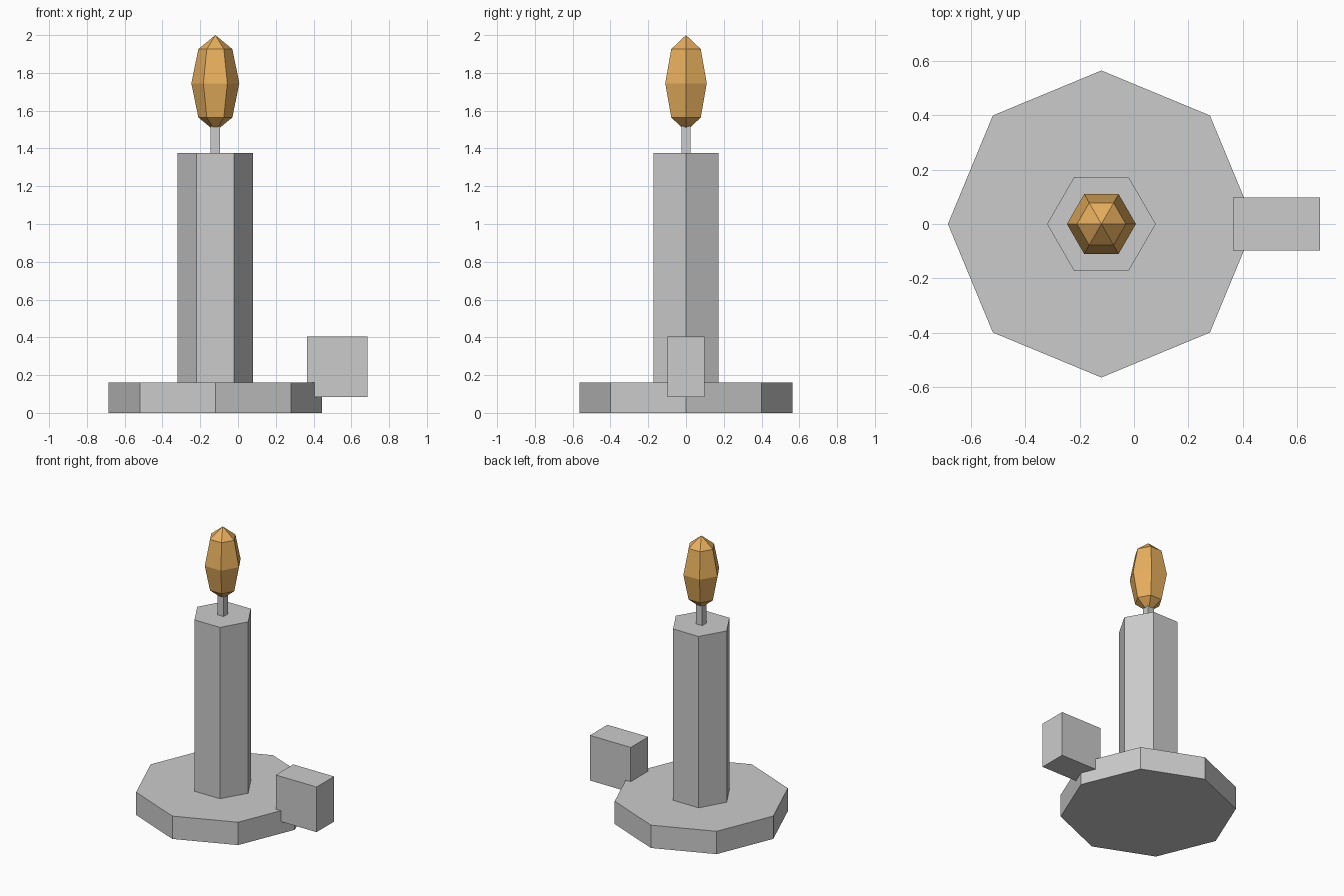
import bpy, bmesh
from math import cos, sin, pi

cube = bpy.data.objects.get("Cube")
if cube:
    bpy.data.objects.remove(cube, do_unlink=True)

AXIS_X = -0.12  # centre line of the candle


def material(name, rgb):
    m = bpy.data.materials.new(name)
    m.use_nodes = True
    m.diffuse_color = (*rgb, 1)
    m.node_tree.nodes["Principled BSDF"].inputs["Base Color"].default_value = (*rgb, 1)
    return m


def add_object(name, bm, mat):
    bmesh.ops.recalc_face_normals(bm, faces=bm.faces[:])
    mesh = bpy.data.meshes.new(name)
    bm.to_mesh(mesh)
    bm.free()
    mesh.materials.append(mat)
    obj = bpy.data.objects.new(name, mesh)
    bpy.context.collection.objects.link(obj)
    return obj


def lathe(name, profile, sides, mat):
    """Faceted solid from (radius, z) points; a corner points to +x."""
    bm = bmesh.new()
    rings = []
    for r, z in profile:
        count = sides if r > 0 else 1
        rings.append([bm.verts.new((AXIS_X + r * cos(2 * pi * i / sides),
                                    r * sin(2 * pi * i / sides), z)) for i in range(count)])
    for low, high in zip(rings, rings[1:]):
        for i in range(sides):
            j = i + 1
            quad = [low[i % len(low)], low[j % len(low)],
                    high[j % len(high)], high[i % len(high)]]
            bm.faces.new(list(dict.fromkeys(quad)))
    for ring in (rings[0], rings[-1]):
        if len(ring) > 1:
            bm.faces.new(ring)
    return add_object(name, bm, mat)


def box(name, centre, size, mat):
    bm = bmesh.new()
    bmesh.ops.create_cube(bm, size=1)
    bmesh.ops.scale(bm, vec=size, verts=bm.verts)
    bmesh.ops.translate(bm, vec=centre, verts=bm.verts)
    return add_object(name, bm, mat)


grey = material("plain grey", (0.6, 0.6, 0.6))
amber = material("flame amber", (0.80, 0.43, 0.11))

# Octagonal dish, six-sided candle and block handle
lathe("dish", [(0.565, 0), (0.565, 0.162)], 8, grey)
lathe("candle", [(0.2, 0.1), (0.2, 1.377)], 6, grey)
box("handle", (0.525, 0, 0.245), (0.32, 0.196, 0.32), grey)

# Square wick running up into the flame
box("wick", (AXIS_X, 0, 1.44), (0.05, 0.05, 0.26), grey)

# Stretched low-poly flame
lathe("flame", [(0, 1.49), (0.09, 1.564), (0.127, 1.745), (0.09, 1.926), (0, 2.0)], 6, amber)
